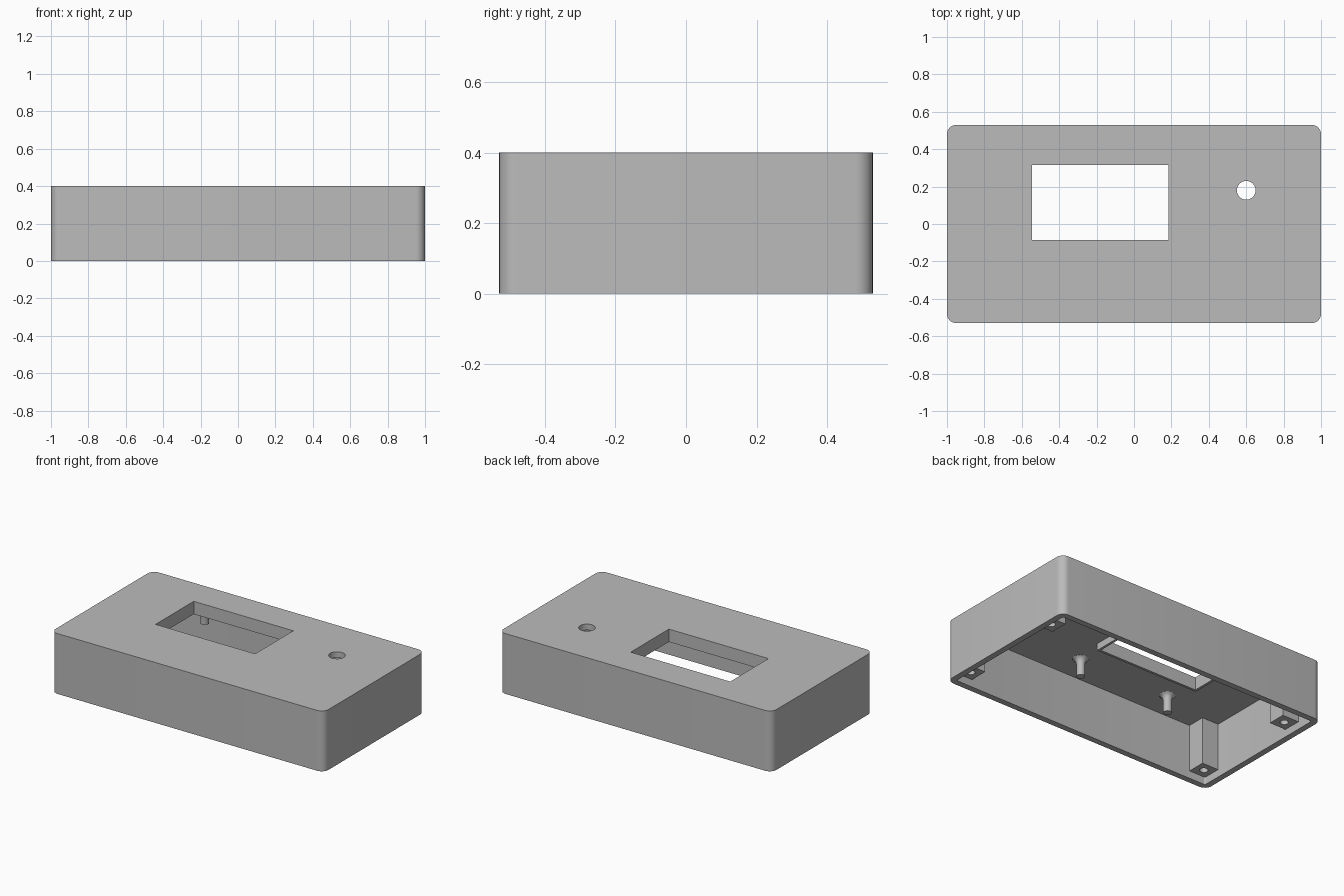
import bpy
import bmesh
from math import pi, cos, sin, radians

cube = bpy.data.objects.get("Cube")
if cube:
    bpy.data.objects.remove(cube, do_unlink=True)

grey = bpy.data.materials.new("plain grey")
grey.use_nodes = True
grey.diffuse_color = (0.5, 0.5, 0.5, 1)
grey.node_tree.nodes["Principled BSDF"].inputs["Base Color"].default_value = (0.5, 0.5, 0.5, 1)


def make(name, bm):
    bmesh.ops.recalc_face_normals(bm, faces=bm.faces)
    mesh = bpy.data.meshes.new(name)
    bm.to_mesh(mesh)
    bm.free()
    mesh.materials.append(grey)
    obj = bpy.data.objects.new(name, mesh)
    bpy.context.collection.objects.link(obj)
    return obj


def loft(name, sections):
    """Solid through a stack of (outline, height) sections."""
    bm = bmesh.new()
    rings = [[bm.verts.new((x, y, z)) for x, y in outline] for outline, z in sections]
    bm.faces.new(rings[0])
    bm.faces.new(rings[-1])
    for low, high in zip(rings, rings[1:]):
        n = len(low)
        for i in range(n):
            j = (i + 1) % n
            bm.faces.new((low[i], low[j], high[j], high[i]))
    return make(name, bm)


def rectangle(x0, x1, y0, y1):
    return [(x0, y0), (x1, y0), (x1, y1), (x0, y1)]


def circle(x, y, r, n=32):
    return [(x + r * cos(2 * pi * i / n), y + r * sin(2 * pi * i / n)) for i in range(n)]


def rounded(hx, hy, r, n=8):
    points = []
    for k, (sx, sy) in enumerate([(1, 1), (-1, 1), (-1, -1), (1, -1)]):
        for i in range(n + 1):
            a = pi / 2 * (k + i / n)
            points.append((sx * (hx - r) + r * cos(a), sy * (hy - r) + r * sin(a)))
    return points


def prism(name, outline, z0, z1):
    return loft(name, [(outline, z0), (outline, z1)])


def cut(obj, cutter):
    cutter.hide_render = True
    mod = obj.modifiers.new("cut", "BOOLEAN")
    mod.operation = "DIFFERENCE"
    mod.solver = "EXACT"
    mod.object = cutter
    bpy.context.view_layer.objects.active = obj
    bpy.ops.object.modifier_apply(modifier=mod.name)
    bpy.data.objects.remove(cutter, do_unlink=True)


def smooth(obj):
    bpy.ops.object.select_all(action="DESELECT")
    obj.select_set(True)
    bpy.context.view_layer.objects.active = obj
    bpy.ops.object.shade_smooth_by_angle(angle=radians(30))


HEIGHT, CEILING = 0.4, 0.36
WX0, WX1, WY0, WY1 = -0.545, 0.185, -0.085, 0.315
window = rectangle(WX0, WX1, WY0, WY1)

# Open-bottomed case with display window and round button hole
case = prism("case", rounded(1, 0.53, 0.05), 0, HEIGHT)
cut(case, prism("cavity", rounded(0.96, 0.49, 0.01), -0.1, CEILING))
cut(case, prism("window_cutter", window, 0.3, 0.5))
cut(case, prism("button_cutter", circle(0.6, 0.18, 0.05), 0.3, 0.5))
smooth(case)

# Thin skirt hanging below the window
t = 0.016
skirt = prism("window_skirt", rectangle(WX0 - t, WX1 + t, WY0 - t, WY1 + t), 0.315, CEILING)
cut(skirt, prism("skirt_cutter", window, 0.2, 0.5))

# Square screw posts with blind holes
s = 0.06
for side, x in (("left", 0.9), ("right", -0.9)):
    for end, y in (("front", -0.43), ("back", 0.31)):
        post = prism(f"{end}_{side}_screw_post", rectangle(x - s, x + s, y - s, y + s), 0.05, CEILING)
        cut(post, prism("screw_cutter", circle(x, y, 0.025, 24), 0, 0.25))
        smooth(post)

# Display pins with flared roots
for side, x in (("left", 0.16), ("right", -0.51)):
    for end, y in (("front", -0.3), ("back", 0.38)):
        profile = [(0.026, 0.24), (0.026, 0.325), (0.03, 0.34), (0.038, 0.352), (0.05, CEILING)]
        pin = loft(f"{end}_{side}_display_pin", [(circle(x, y, r, 24), z) for r, z in profile])
        smooth(pin)
